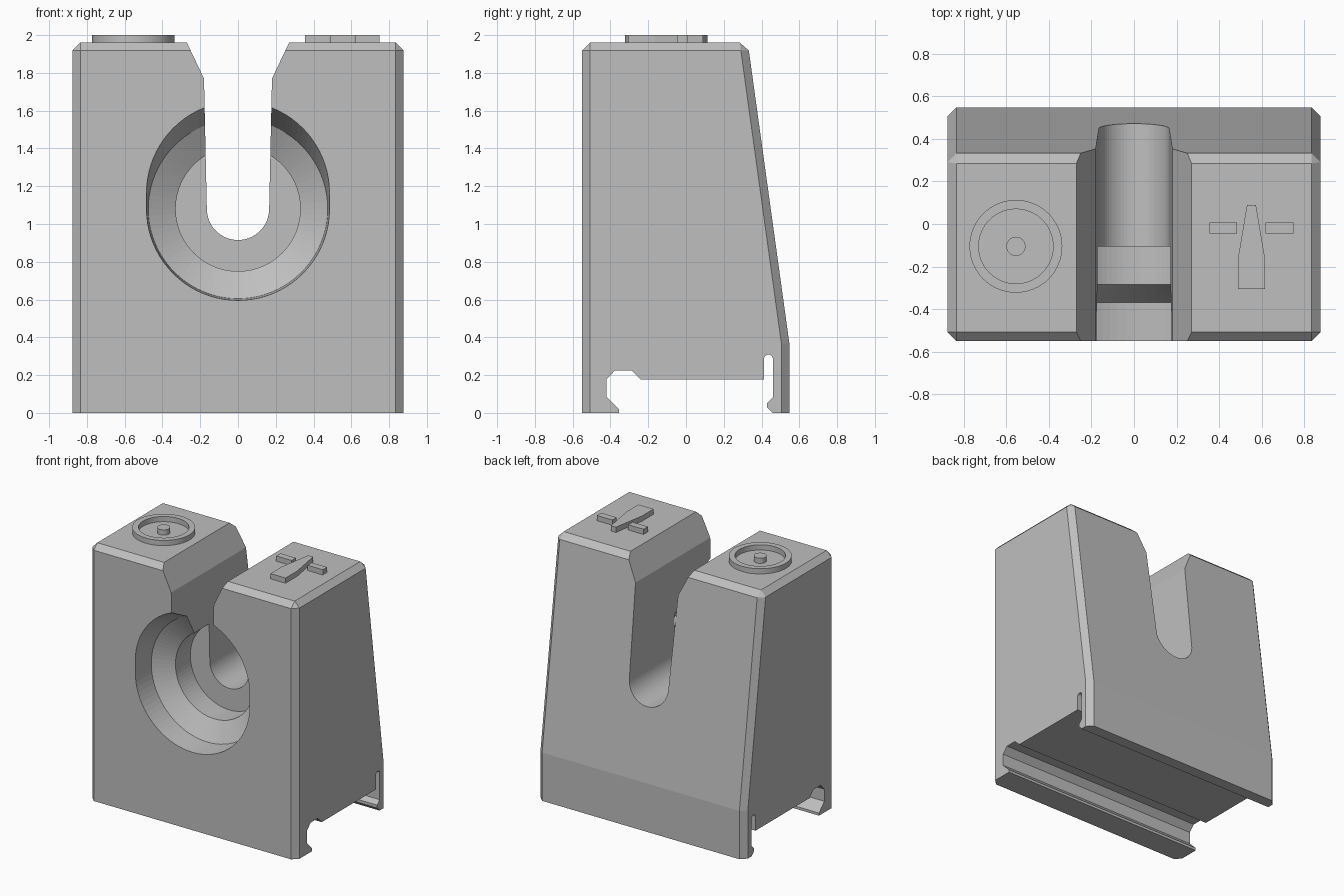
import bpy, bmesh
from math import sin, cos, pi

if "Cube" in bpy.data.objects:
    bpy.data.objects.remove(bpy.data.objects["Cube"], do_unlink=True)

GREY = (0.52, 0.52, 0.52, 1)
grey = bpy.data.materials.new("plain grey")
grey.use_nodes = True
grey.diffuse_color = GREY
grey.node_tree.nodes["Principled BSDF"].inputs["Base Color"].default_value = GREY


def loft(name, rings, bevel=None):
    """Closed solid through rings of matching point counts."""
    bm = bmesh.new()
    loops = [[bm.verts.new(p) for p in ring] for ring in rings]
    for a, b in zip(loops, loops[1:]):
        for i in range(len(a)):
            j = (i + 1) % len(a)
            bm.faces.new((a[i], a[j], b[j], b[i]))
    bm.faces.new(loops[0])
    bm.faces.new(loops[-1])
    bmesh.ops.recalc_face_normals(bm, faces=bm.faces)
    if bevel:
        width, rule = bevel
        bmesh.ops.bevel(bm, geom=[e for e in bm.edges if rule(e)], offset=width,
                        segments=1, profile=0.5, affect='EDGES')
    mesh = bpy.data.meshes.new(name)
    bm.to_mesh(mesh)
    bm.free()
    mesh.materials.append(grey)
    obj = bpy.data.objects.new(name, mesh)
    bpy.context.collection.objects.link(obj)
    return obj


def prism(name, pts, axis, lo, hi, bevel=None):
    place = {"x": lambda u, v, w: (w, u, v),
             "y": lambda u, v, w: (u, w, v),
             "z": lambda u, v, w: (u, v, w)}[axis]
    return loft(name, [[place(u, v, w) for u, v in pts] for w in (lo, hi)], bevel)


def arc(cu, cv, r, start=0.0, end=2 * pi, n=64, closed=True):
    steps = n if closed else n + 1
    return [(cu + r * cos(start + (end - start) * i / n),
             cv + r * sin(start + (end - start) * i / n)) for i in range(steps)]


def carve(target, cutter):
    cutter.hide_render = True
    mod = target.modifiers.new("cut", 'BOOLEAN')
    mod.operation, mod.solver, mod.object = 'DIFFERENCE', 'EXACT', cutter
    bpy.context.view_layer.objects.active = target
    bpy.ops.object.modifier_apply(modifier=mod.name)
    bpy.data.objects.remove(cutter, do_unlink=True)


# Sloped block, chamfered everywhere except the base and the back crease
def chamfered(e):
    a, b = (v.co for v in e.verts)
    along_x = abs(a.x - b.x) > 0.1
    return max(a.z, b.z) > 0.1 and not (along_x and a.z < 1)


TOP = 1.96
side = [(-0.55, 0), (0.547, 0), (0.547, 0.37), (0.327, TOP), (-0.55, TOP)]
body = prism("holder_body", side, "x", -0.877, 0.877, (0.042, chamfered))

# Open slot with round floor and flared mouth
AXIS = 1.08
slot = arc(0, AXIS, 0.165, pi, 2 * pi, 32, False)
slot += [(0.18, 1.77), (0.318, 2.06), (-0.318, 2.06), (-0.18, 1.77)]
carve(body, prism("slot_cutter", slot, "y", -1, 1))


# Stepped round recess in the front, its mouth stretched upward
def ring(r, y, lift=0.0):
    return [(u, y, v + (lift if v > AXIS + 0.001 else 0)) for u, v in arc(0, AXIS, r, n=80)]


carve(body, loft("recess_cutter", [ring(0.485, -0.56, 0.09), ring(0.475, -0.37),
                                   ring(0.33, -0.285), ring(0.33, -0.105)]))

# Clip channel along the underside
channel = [(-0.355, -0.1), (-0.355, 0.02), (-0.42, 0.085), (-0.42, 0.178),
           (-0.376, 0.225), (-0.288, 0.225), (-0.24, 0.178), (0.413, 0.178)]
channel += arc(0.4365, 0.285, 0.0235, pi, 0, 10, False)
channel += [(0.46, 0.082), (0.43, 0.052), (0.43, 0.03), (0.458, 0), (0.458, -0.1)]
carve(body, prism("channel_cutter", channel, "x", -1, 1))

# Raised ring and centre dot on the right top
CX, CY, SINK, RISE = -0.555, -0.105, 1.95, 2.0
loft("ring_emblem", [[(u, v, z) for u, v in arc(CX, CY, r)]
                     for r, z in ((0.175, TOP), (0.175, RISE), (0.218, RISE), (0.218, SINK))])
prism("centre_dot", arc(CX, CY, 0.045, n=32), "z", SINK, RISE)

# Raised tapered pointer with two side bars on the left top
MX = 0.552
half = [(0.064, -0.305), (0.064, -0.165), (0.021, 0.09)]
prism("pointer", [(MX + u, v) for u, v in half] + [(MX - u, v) for u, v in reversed(half)],
      "z", SINK, RISE)
for label, s in (("left", 1), ("right", -1)):
    bar = [(MX + s * u, v) for u, v in ((0.067, -0.045), (0.197, -0.045),
                                        (0.197, 0.007), (0.067, 0.007))]
    prism(label + "_bar", bar, "z", SINK, RISE)
